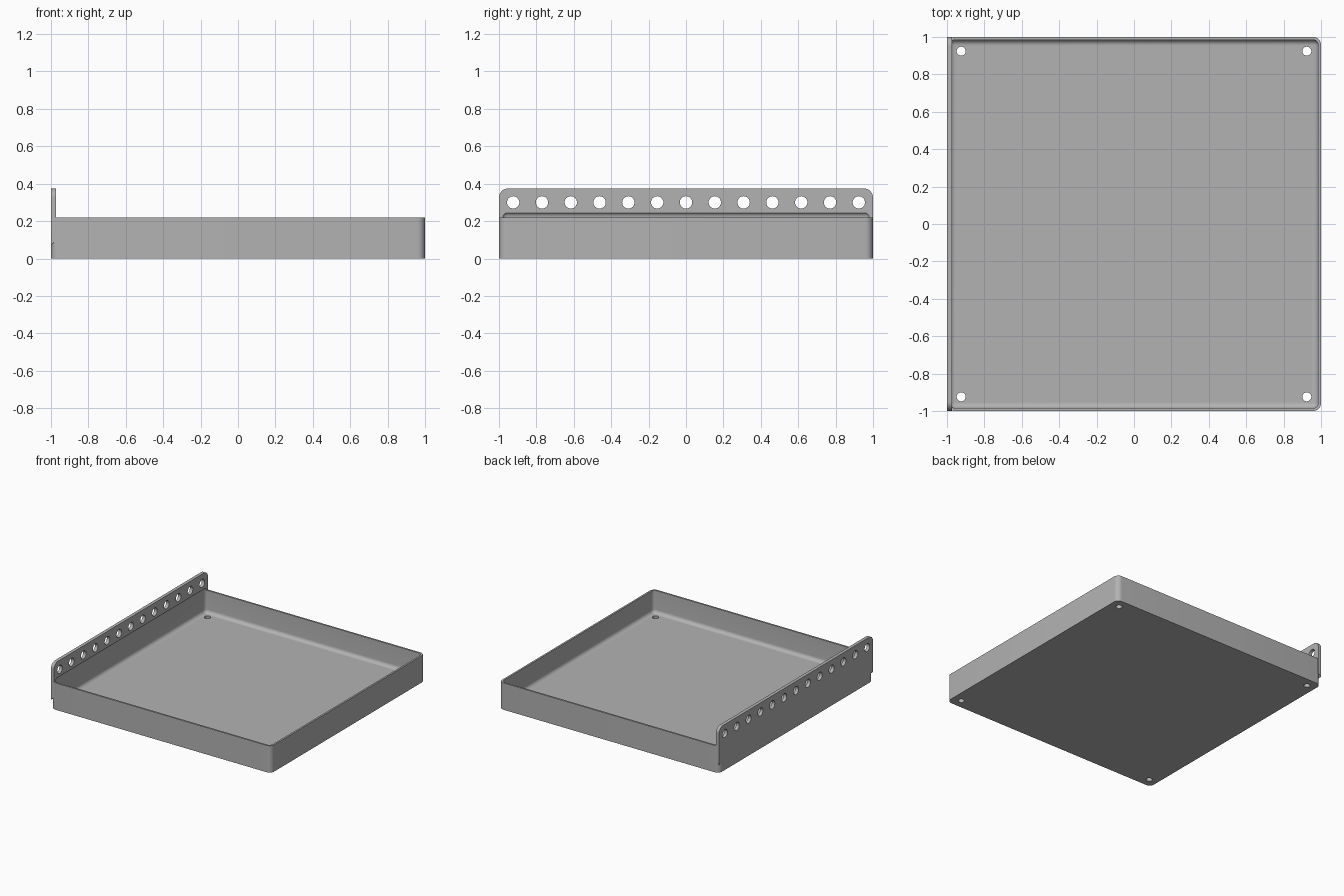
import bpy, bmesh, math
from mathutils import Matrix, Vector

if "Cube" in bpy.data.objects:
    bpy.data.objects.remove(bpy.data.objects["Cube"])

# Main dimensions
WALL, FLOOR, RIM = 0.015, 0.035, 0.22
PLATE_TOP, PLATE_IN = 0.375, -0.973
FILLET = 0.03

grey = bpy.data.materials.new("plain grey")
grey.use_nodes = True
colour = (0.45, 0.45, 0.45, 1)
grey.diffuse_color = colour
grey.node_tree.nodes["Principled BSDF"].inputs["Base Color"].default_value = colour


def finish(name, bm):
    bmesh.ops.recalc_face_normals(bm, faces=bm.faces)
    mesh = bpy.data.meshes.new(name)
    bm.to_mesh(mesh)
    bm.free()
    mesh.materials.append(grey)
    ob = bpy.data.objects.new(name, mesh)
    bpy.context.collection.objects.link(ob)
    return ob


def rounded_box(name, low, high, radius, choose, shape=None):
    """Box between two corners, with the chosen edges rounded."""
    low, high = Vector(low), Vector(high)
    bm = bmesh.new()
    bmesh.ops.create_cube(bm, size=1)
    for v in bm.verts:
        v.co = (low + high) / 2 + v.co * (high - low)
    edges = [e for e in bm.edges if choose(e)]
    bmesh.ops.bevel(bm, geom=edges, offset=radius, segments=8,
                    profile=0.5, affect='EDGES')
    if shape:
        for v in bm.verts:
            shape(v)
    return finish(name, bm)


def along(e, axis):
    return abs((e.verts[0].co - e.verts[1].co).normalized()[axis]) > 0.9


def drills(name, places, radius, depth, turn):
    """A set of round cutters."""
    bm = bmesh.new()
    for p in places:
        bmesh.ops.create_cone(bm, cap_ends=True, segments=32, radius1=radius,
                              radius2=radius, depth=depth,
                              matrix=Matrix.Translation(p) @ turn)
    return finish(name, bm)


def combine(target, tool, operation):
    mod = target.modifiers.new(tool.name, 'BOOLEAN')
    mod.object, mod.operation, mod.solver = tool, operation, 'EXACT'
    bpy.context.view_layer.objects.active = target
    bpy.ops.object.modifier_apply(modifier=mod.name)
    bpy.data.objects.remove(tool)


def slope_underside(v):
    if v.co.z < 0.1:
        v.co.z += v.co.x + 1


# Tray block with rounded upright corners
tray = rounded_box("tray", (-1, -1, 0), (1, 1, RIM), 0.042,
                   lambda e: along(e, 2))

# Mounting plate with rounded top corners and a sloping underside
plate = rounded_box("mounting_plate", (-1, -1, 0.07), (PLATE_IN, 1, PLATE_TOP), 0.05,
                    lambda e: along(e, 0) and e.verts[0].co.z > 0.2, slope_underside)
combine(tray, plate, 'UNION')

# Filleted hollow, reaching a little way up into the plate
inner = 1 - WALL
hollow = rounded_box("hollow", (-inner, -inner, FLOOR), (inner, inner, RIM + FILLET),
                     FILLET, lambda e: True)
combine(tray, hollow, 'DIFFERENCE')

# Row of holes through the plate
row = [Vector((-1, -0.924 + i * 0.154, 0.3)) for i in range(13)]
combine(tray, drills("plate_holes", row, 0.033, 0.2,
                     Matrix.Rotation(math.pi / 2, 4, 'Y')), 'DIFFERENCE')

# Corner holes through the floor
corners = [Vector((x, y, 0)) for x in (-0.924, 0.924) for y in (-0.924, 0.924)]
combine(tray, drills("floor_holes", corners, 0.024, 0.2, Matrix()), 'DIFFERENCE')

# Smooth curves, crisp edges
bpy.ops.object.select_all(action='DESELECT')
tray.select_set(True)
bpy.context.view_layer.objects.active = tray
bpy.ops.object.shade_smooth_by_angle(angle=math.radians(30))
